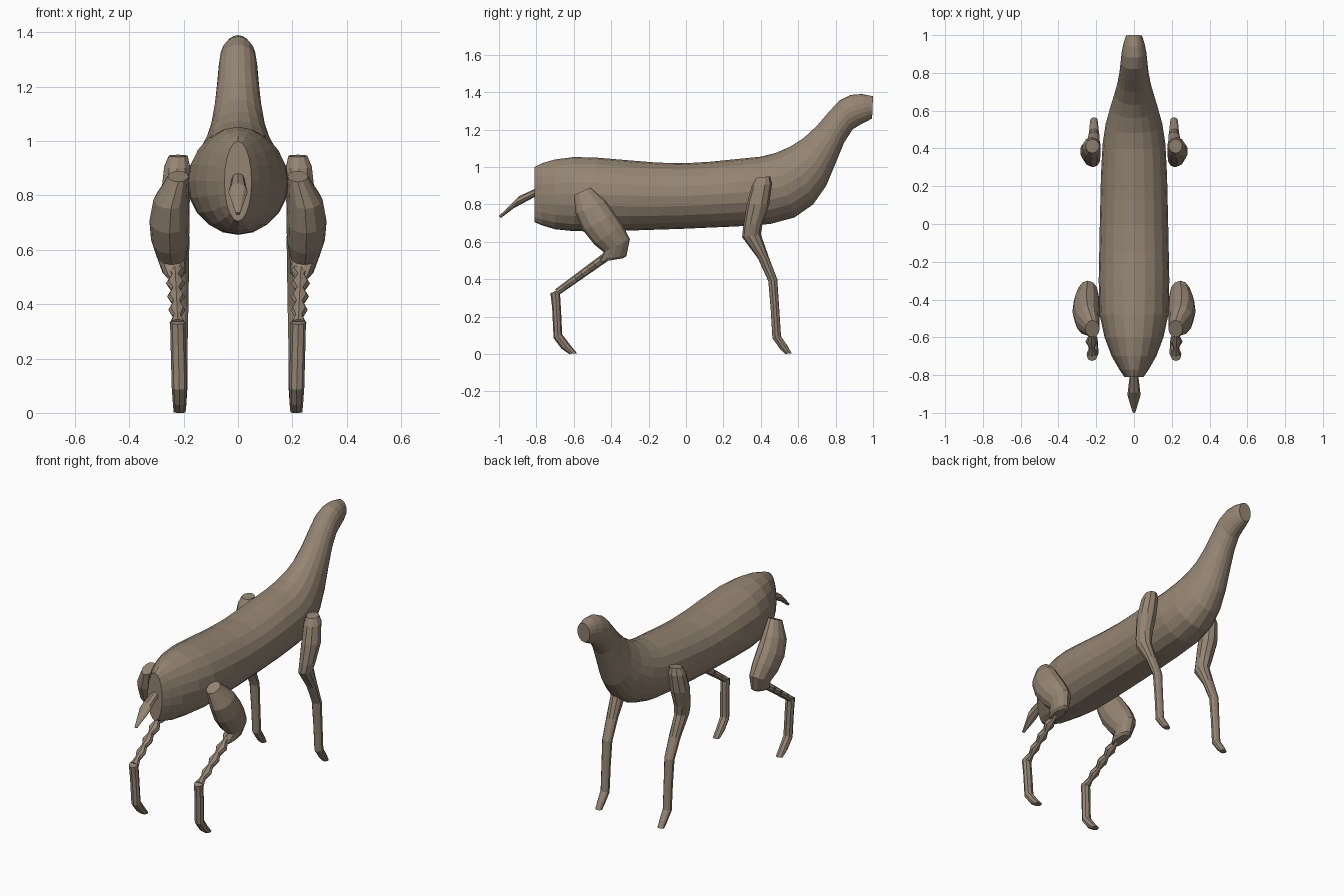
import bpy, bmesh, math
from mathutils import Vector

coat = bpy.data.materials.new("brown_coat")
coat.diffuse_color = (0.30, 0.235, 0.172, 1)


def loft(name, rings, sides, mirror=False):
    """Skin oval rings: (y, z) of one edge, (y, z) of the other, centre x, half width."""
    bm = bmesh.new()
    loops = []
    for y1, z1, y2, z2, x, w in rings:
        a, b = Vector((x, y1, z1)), Vector((x, y2, z2))
        mid, half = (a + b) / 2, (a - b) / 2
        loops.append([bm.verts.new(mid + half * math.cos(t) + Vector((w * math.sin(t), 0, 0)))
                      for t in (2 * math.pi * i / sides for i in range(sides))])
    for p, q in zip(loops, loops[1:]):
        for i in range(sides):
            j = (i + 1) % sides
            bm.faces.new((p[i], p[j], q[j], q[i]))
    bm.faces.new(loops[0])
    bm.faces.new(loops[-1])
    bmesh.ops.recalc_face_normals(bm, faces=bm.faces)
    mesh = bpy.data.meshes.new(name)
    bm.to_mesh(mesh)
    bm.free()
    mesh.materials.append(coat)
    obj = bpy.data.objects.new(name, mesh)
    bpy.context.collection.objects.link(obj)
    if mirror:
        obj.modifiers.new("mirror", 'MIRROR').use_mirror_merge = False
    return obj


# Body, neck and head: back edge, belly edge, half width
loft("body_and_neck", [
    (-.81, 1.00, -.81, .705, 0, .05),
    (-.77, 1.02, -.77, .688, 0, .078),
    (-.70, 1.04, -.70, .667, 0, .118),
    (-.60, 1.053, -.60, .657, 0, .156),
    (-.48, 1.05, -.48, .655, 0, .182),
    (-.30, 1.035, -.30, .66, 0, .187),
    (-.15, 1.023, -.15, .665, 0, .184),
    (0, 1.02, 0, .67, 0, .181),
    (.13, 1.028, .13, .676, 0, .178),
    (.25, 1.04, .27, .682, 0, .175),
    (.40, 1.055, .45, .695, 0, .166),
    (.48, 1.075, .58, .73, 0, .15),
    (.56, 1.11, .68, .80, 0, .125),
    (.63, 1.155, .75, .90, 0, .103),
    (.70, 1.22, .80, 1.02, 0, .087),
    (.76, 1.29, .845, 1.13, 0, .077),
    (.82, 1.355, .89, 1.20, 0, .071),
    (.88, 1.385, .93, 1.225, 0, .066),
    (.94, 1.39, .97, 1.245, 0, .056),
    (1.0, 1.378, .995, 1.26, 0, .042),
], 20)

# Short pointed tail
loft("tail", [
    (-.77, .90, -.79, .85, 0, .02),
    (-.89, .845, -.92, .78, 0, .035),
    (-1.0, .738, -.99, .727, 0, .008),
], 8)

# Front legs from shoulder to toe
loft("front_legs", [
    (.45, .95, .375, .942, .22, .036),
    (.46, .91, .352, .90, .224, .05),
    (.445, .80, .325, .80, .23, .056),
    (.41, .70, .306, .68, .225, .047),
    (.40, .64, .30, .625, .217, .04),
    (.442, .52, .385, .51, .214, .035),
    (.488, .40, .44, .39, .212, .031),
    (.498, .25, .452, .25, .212, .028),
    (.508, .095, .462, .085, .212, .027),
    (.545, .04, .505, .024, .212, .023),
    (.565, .004, .53, 0, .212, .02),
], 10, True)

# Heavy hind thighs, closing at the knee
loft("hind_thighs", [
    (-.51, .89, -.60, .85, .22, .038),
    (-.43, .82, -.59, .75, .247, .064),
    (-.38, .75, -.55, .66, .252, .074),
    (-.34, .69, -.49, .585, .25, .07),
    (-.30, .615, -.44, .545, .245, .056),
    (-.318, .525, -.46, .508, .236, .042),
    (-.335, .512, -.47, .49, .234, .03),
], 12, True)

# Knobbly shanks, alternately wide and pinched
shank = []
for i in range(9):
    t = i / 8
    y, z = -.42 - .27 * t, .525 - .195 * t
    h = .024 - .006 * t
    shank.append((y - h * .58, z + h * .81, y + h * .58, z - h * .81,
                  .232 - .01 * t, .015 if i % 2 else .038 - .008 * t))
loft("hind_shanks", shank, 8, True)

# Hind cannons and feet
loft("hind_feet", [
    (-.675, .345, -.725, .325, .222, .028),
    (-.669, .25, -.716, .25, .22, .028),
    (-.662, .105, -.708, .085, .216, .028),
    (-.62, .05, -.665, .028, .215, .025),
    (-.583, .004, -.625, 0, .215, .022),
], 8, True)
